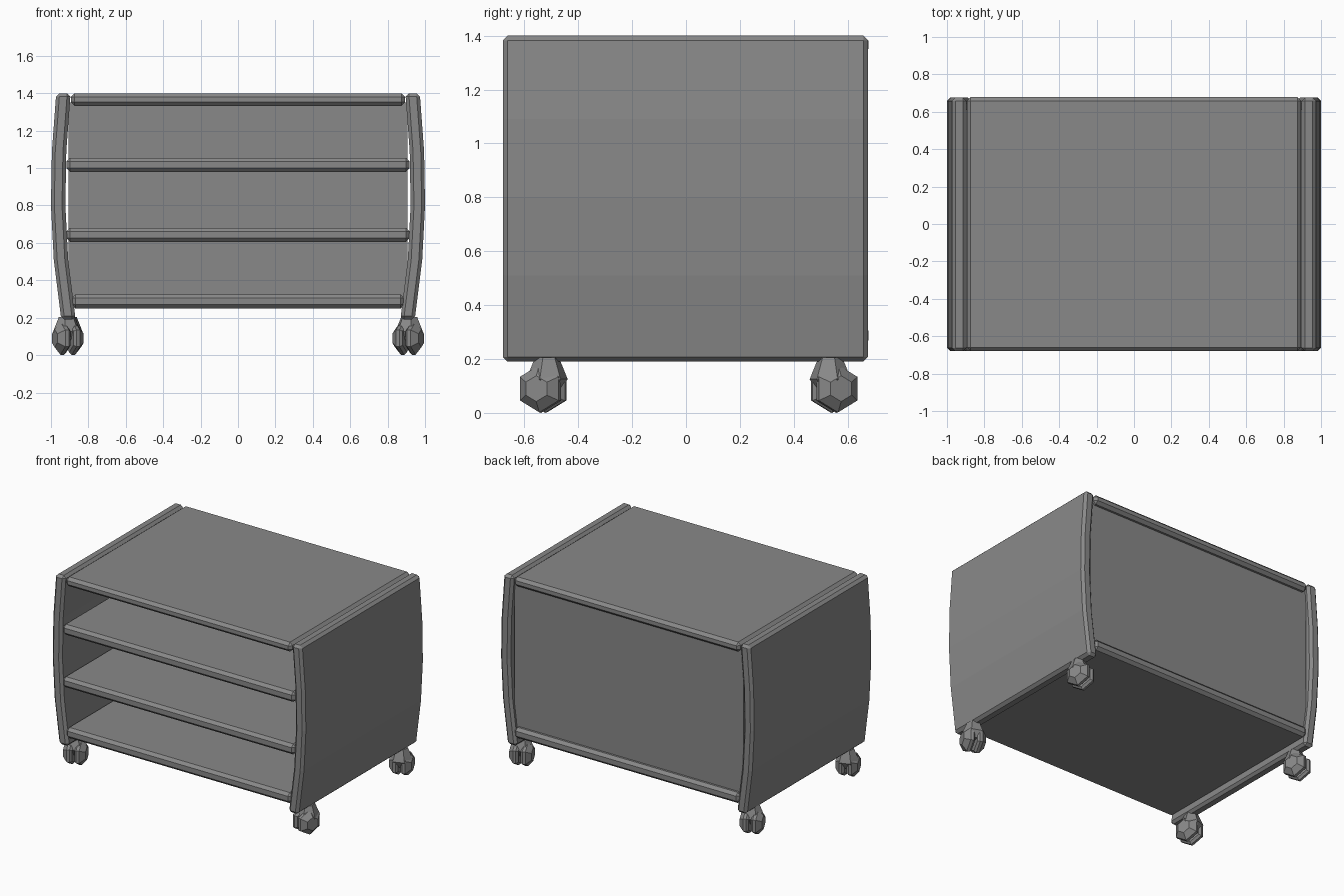
import bpy, bmesh, math
from mathutils import Matrix, Vector

cube = bpy.data.objects.get("Cube")
if cube:
    bpy.data.objects.remove(cube, do_unlink=True)

grey = bpy.data.materials.new("mid grey")
grey.use_nodes = True
grey.diffuse_color = (0.25, 0.25, 0.25, 1)
grey.node_tree.nodes["Principled BSDF"].inputs["Base Color"].default_value = grey.diffuse_color


def finish(name, bm, bevel=0.0):
    bmesh.ops.recalc_face_normals(bm, faces=bm.faces)
    mesh = bpy.data.meshes.new(name)
    bm.to_mesh(mesh)
    bm.free()
    mesh.materials.append(grey)
    obj = bpy.data.objects.new(name, mesh)
    bpy.context.collection.objects.link(obj)
    if bevel:
        mod = obj.modifiers.new("Chamfer", 'BEVEL')
        mod.width = bevel
        mod.segments = 1
        mod.limit_method = 'ANGLE'
        mod.angle_limit = math.radians(40)
    return obj


def board(name, half_x, y0, y1, z0, z1, bevel=0.02):
    bm = bmesh.new()
    size = Matrix.Diagonal((2 * half_x, y1 - y0, z1 - z0, 1))
    place = Matrix.Translation((0, (y0 + y1) / 2, (z0 + z1) / 2))
    bmesh.ops.create_cube(bm, size=1, matrix=place @ size)
    return finish(name, bm, bevel)


def side_panel(name, side):
    # bowed profile, extruded from front to back
    outer = [(0.945, 0.19), (0.985, 0.51), (1.0, 0.8), (0.995, 1.09), (0.972, 1.4)]
    loop = outer + [(x - 0.077, z) for x, z in reversed(outer)]
    bm = bmesh.new()
    face = bm.faces.new([bm.verts.new((side * x, -0.68, z)) for x, z in loop])
    ext = bmesh.ops.extrude_face_region(bm, geom=[face])
    moved = [v for v in ext["geom"] if isinstance(v, bmesh.types.BMVert)]
    bmesh.ops.translate(bm, verts=moved, vec=(0, 1.356, 0))
    finish(name, bm, 0.018)


def lathe(bm, rings, axis_matrix, sides=6):
    # stack of polygon rings (distance, radius) along an axis, capped at both ends
    loops = []
    for d, r in rings:
        angles = [2 * math.pi * i / sides for i in range(sides)]
        loops.append([bm.verts.new(axis_matrix @ Vector((r * math.cos(a), r * math.sin(a), d)))
                      for a in angles])
    for a, b in zip(loops, loops[1:]):
        for i in range(sides):
            j = (i + 1) % sides
            bm.faces.new((a[i], a[j], b[j], b[i]))
    bm.faces.new(loops[0])
    bm.faces.new(loops[-1])


def caster(label, x, y, yaw, inward):
    spin = Matrix.Translation((x, y, 0)) @ Matrix.Rotation(math.radians(yaw), 4, 'Z')
    # twin hexagonal wheels with heavily chamfered outer rims
    for side, word in ((-1, "right"), (1, "left")):
        bm = bmesh.new()
        hub = spin @ Matrix.Translation((0, 0, 0.09)) @ Matrix.Rotation(side * math.pi / 2, 4, 'Y')
        lathe(bm, [(0.008, 0.075), (0.022, 0.09), (0.042, 0.088), (0.075, 0.048)], hub)
        finish(label + "_caster_" + word + "_wheel", bm)
    # axle through both wheels
    bm = bmesh.new()
    lathe(bm, [(-0.05, 0.02), (0.05, 0.02)],
          spin @ Matrix.Translation((0, 0, 0.09)) @ Matrix.Rotation(math.pi / 2, 4, 'Y'))
    finish(label + "_caster_axle", bm)
    # hood tapering up to the side panel
    bm = bmesh.new()
    lathe(bm, [(0.08, 0.05), (0.125, 0.078), (0.15, 0.068), (0.205, 0.045)],
          spin @ Matrix.Translation((0, inward * 0.015, 0)))
    finish(label + "_caster_hood", bm)


# carcass
side_panel("left_side_panel", 1)
side_panel("right_side_panel", -1)
board("top_board", 0.893, -0.68, 0.678, 1.333, 1.4)
board("bottom_board", 0.89, -0.68, 0.678, 0.25, 0.325)
board("upper_shelf", 0.918, -0.68, 0.64, 0.98, 1.055)
board("lower_shelf", 0.918, -0.68, 0.64, 0.605, 0.68)
board("back_panel", 0.905, 0.61, 0.643, 0.31, 1.35, 0)

# casters, one under each corner
for sx, side_word in ((1, "left"), (-1, "right")):
    for y, end_word in ((-0.53, "front"), (0.55, "back")):
        turn = -20 if (sx > 0 and y < 0) else 20
        caster(end_word + "_" + side_word, sx * 0.91, y, turn, -math.copysign(1, y))
